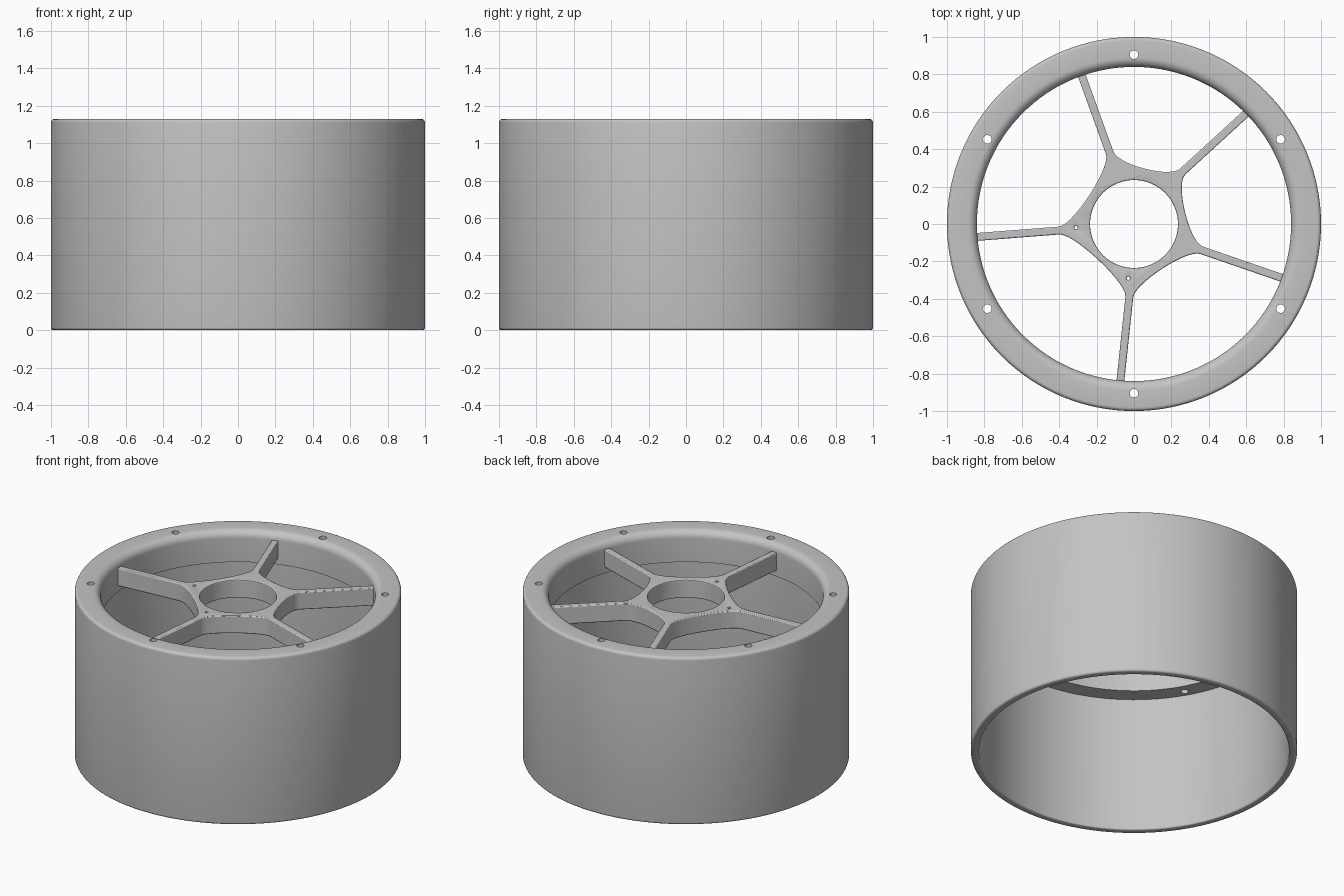
import bpy, bmesh, math
from mathutils import Vector

old = bpy.data.objects.get("Cube")
if old:
    bpy.data.objects.remove(old, do_unlink=True)

HEIGHT = 1.13
HUB_TOP, HUB_BOTTOM = 1.08, 0.96

grey = bpy.data.materials.new("plain_grey")
grey.use_nodes = True
COLOUR = (0.55, 0.55, 0.55, 1)
grey.diffuse_color = COLOUR
grey.node_tree.nodes["Principled BSDF"].inputs["Base Color"].default_value = COLOUR


def make_object(name, bm):
    bmesh.ops.recalc_face_normals(bm, faces=bm.faces)
    mesh = bpy.data.meshes.new(name)
    bm.to_mesh(mesh)
    bm.free()
    mesh.materials.append(grey)
    obj = bpy.data.objects.new(name, mesh)
    bpy.context.collection.objects.link(obj)
    return obj


def drill(target, name, holes):
    """Cut vertical round holes given as (x, y, radius)."""
    bm = bmesh.new()
    for x, y, r in holes:
        ring = bmesh.ops.create_cone(bm, cap_ends=True, segments=64 if r > 0.1 else 20,
                                     radius1=r, radius2=r, depth=1)
        bmesh.ops.translate(bm, verts=ring["verts"], vec=(x, y, HEIGHT))
    cutter = make_object(name, bm)
    cutter.hide_render = True
    cutter.hide_set(True)
    mod = target.modifiers.new("holes", "BOOLEAN")
    mod.operation, mod.solver, mod.object = "DIFFERENCE", "EXACT", cutter


def fillet(cx, cz, r, start, end, steps=5):
    angles = [math.radians(start + (end - start) * i / steps) for i in range(steps + 1)]
    return [(cx + r * math.cos(a), cz + r * math.sin(a)) for a in angles]


def smooth(obj):
    bpy.ops.object.select_all(action="DESELECT")
    obj.select_set(True)
    bpy.context.view_layer.objects.active = obj
    bpy.ops.object.shade_smooth_by_angle(angle=math.radians(35))


# Outer drum: thin wall with a thick rim at the top, revolved around z
profile = (fillet(0.985, 0.015, 0.015, -90, 0)
           + fillet(0.98, HEIGHT - 0.02, 0.02, 0, 90)
           + fillet(0.89, HEIGHT - 0.05, 0.05, 90, 180, 8)
           + [(0.84, 0.92), (0.95, 0.92)]
           + fillet(0.96, 0.01, 0.01, 180, 270))
bm = bmesh.new()
verts = [bm.verts.new((x, 0, z)) for x, z in profile]
edges = [bm.edges.new((a, b)) for a, b in zip(verts, verts[1:] + verts[:1])]
bmesh.ops.spin(bm, geom=verts + edges, cent=(0, 0, 0), axis=(0, 0, 1),
               angle=math.tau, steps=128, use_merge=True)
bmesh.ops.remove_doubles(bm, verts=bm.verts, dist=0.0001)
drum = make_object("drum", bm)
bolt_angles = [math.radians(30 + 60 * i) for i in range(6)]
drill(drum, "bolt_hole_cutter",
      [(0.905 * math.cos(a), 0.905 * math.sin(a), 0.023) for a in bolt_angles])
smooth(drum)

# Hub and spokes: one plate, each spoke given by its root and tip
spokes = [((0.26, 0.28), (0.62, 0.61)),
          ((-0.13, 0.38), (-0.285, 0.81)),
          ((-0.40, -0.035), (-0.85, -0.07)),
          ((-0.025, -0.39), (-0.075, -0.86)),
          ((0.36, -0.14), (0.81, -0.295))]
HALF_WIDTH, HANDLE = 0.021, 0.075


def spoke_frame(i):
    root, tip = (Vector(p) for p in spokes[i % len(spokes)])
    along = (tip - root).normalized()
    return root, tip, along, Vector((-along.y, along.x)) * HALF_WIDTH


outline = []
for i in range(len(spokes)):
    root, tip, along, side = spoke_frame(i)
    next_root, _, next_along, next_side = spoke_frame(i + 1)
    outline += [tip - side, tip + side]
    # curved hub edge running to the next spoke
    a, b = root + side, next_root - next_side
    c, d = a - along * HANDLE, b - next_along * HANDLE
    for k in range(15):
        t = k / 14
        s = 1 - t
        outline.append(a * s**3 + c * 3 * s * s * t + d * 3 * s * t * t + b * t**3)

bm = bmesh.new()
face = bm.faces.new([bm.verts.new((p.x, p.y, HUB_BOTTOM)) for p in outline])
solid = bmesh.ops.extrude_face_region(bm, geom=[face])
top = [v for v in solid["geom"] if isinstance(v, bmesh.types.BMVert)]
bmesh.ops.translate(bm, verts=top, vec=(0, 0, HUB_TOP - HUB_BOTTOM))
hub = make_object("hub_and_spokes", bm)
drill(hub, "hub_hole_cutter",
      [(0, 0, 0.235), (-0.31, -0.02, 0.009), (-0.03, -0.29, 0.009)])
bevel = hub.modifiers.new("soft_edges", "BEVEL")
bevel.width, bevel.segments, bevel.limit_method = 0.008, 2, "ANGLE"
bevel.angle_limit = math.radians(50)
smooth(hub)
